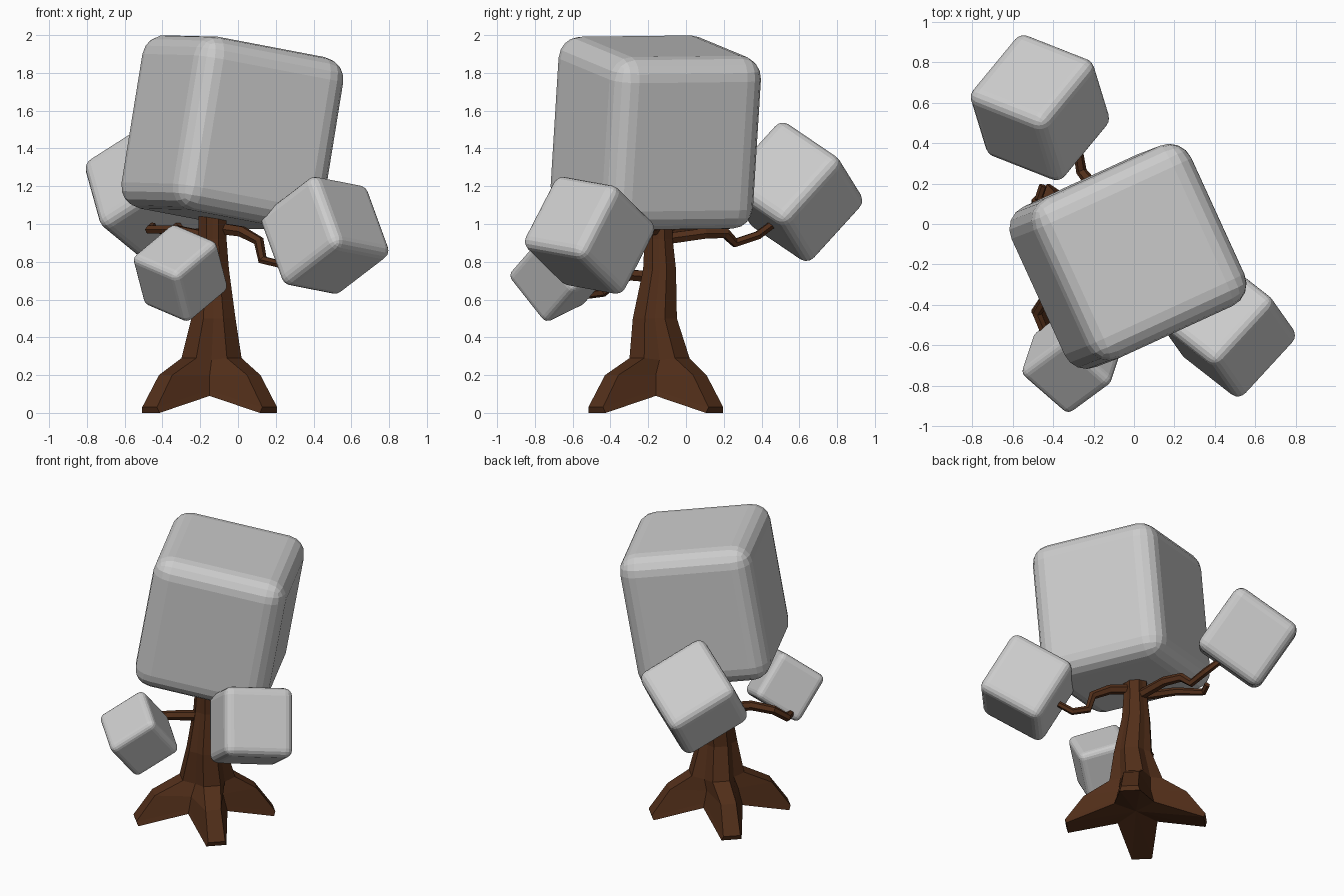
import bpy, bmesh, math
from mathutils import Vector, Matrix

if "Cube" in bpy.data.objects:
    bpy.data.objects.remove(bpy.data.objects["Cube"])

bark = bpy.data.materials.new("bark")
bark.diffuse_color = (0.085, 0.028, 0.01, 1)
bark.use_nodes = True
bark.node_tree.nodes["Principled BSDF"].inputs["Base Color"].default_value = bark.diffuse_color


def add_object(name, bm, mat=None):
    bmesh.ops.recalc_face_normals(bm, faces=bm.faces[:])
    me = bpy.data.meshes.new(name)
    bm.to_mesh(me)
    bm.free()
    if mat:
        me.materials.append(mat)
    ob = bpy.data.objects.new(name, me)
    bpy.context.collection.objects.link(ob)
    return ob


def leaf_block(name, centre, size, radius, a, b):
    """Rounded box whose first two local axes point along a and b."""
    a = Vector(a).normalized()
    c = a.cross(Vector(b)).normalized()
    b = c.cross(a)
    rot = Matrix((a, b, c)).transposed().to_4x4()
    bm = bmesh.new()
    bmesh.ops.create_cube(bm, size=1)
    bmesh.ops.scale(bm, vec=size, verts=bm.verts[:])
    bmesh.ops.bevel(bm, geom=bm.edges[:], offset=radius, segments=4,
                    profile=0.5, affect='EDGES')
    bm.transform(Matrix.Translation(centre) @ rot)
    return add_object(name, bm)


# Foliage blocks
leaf_block("crown_foliage", (-0.03, -0.16, 1.483), (0.87, 0.93, 0.87), 0.12,
           (0.893, 0.41, -0.17), (0.157, 0.06, 0.985))
leaf_block("right_foliage", (0.46, -0.51, 0.94), (0.45,) * 3, 0.055,
           (-0.12, 0.17, 0.33), (0.24, 0.307, 0))
leaf_block("front_foliage", (-0.305, -0.665, 0.74), (0.34,) * 3, 0.04,
           (-0.21, 0.183, 0.09), (0.18, 0.156, 0.17))
leaf_block("back_foliage", (-0.465, 0.575, 1.17), (0.48,) * 3, 0.06,
           (-0.33, 0.13, -0.21), (0.21, 0.29, -0.205))

# Trunk with four diagonal roots: x, y, root z, valley z, root radius, root half width, valley radius
rings = [
    (-0.15, -0.16, 0.00, 0.09, 0.44, 0.065, 0.18),
    (-0.15, -0.16, 0.03, 0.12, 0.45, 0.055, 0.17),
    (-0.15, -0.16, 0.20, 0.20, 0.33, 0.050, 0.145),
    (-0.14, -0.14, 0.29, 0.28, 0.17, 0.055, 0.135),
    (-0.13, -0.165, 0.50, 0.50, 0.12, 0.045, 0.11),
    (-0.135, -0.14, 0.76, 0.76, 0.088, 0.035, 0.085),
    (-0.135, -0.145, 0.92, 0.92, 0.075, 0.03, 0.072),
    (-0.135, -0.15, 1.04, 1.04, 0.075, 0.03, 0.07),
]
bm = bmesh.new()
loops = []
for x, y, zr, zv, rr, hw, rv in rings:
    loop = []
    for k in range(4):
        ang = math.radians(45 + 90 * k)
        out = Vector((math.cos(ang), math.sin(ang), 0))
        side = Vector((-out.y, out.x, 0))
        val = (out + side).normalized()
        for p, z in ((out * rr - side * hw, zr), (out * rr + side * hw, zr), (val * rv, zv)):
            loop.append(bm.verts.new((x + p.x, y + p.y, z)))
    loops.append(loop)
n = len(loops[0])
for lo, hi in zip(loops, loops[1:]):
    for i in range(n):
        j = (i + 1) % n
        bm.faces.new((lo[i], lo[j], hi[j], hi[i]))
bm.faces.new(loops[-1])
under = bm.verts.new((-0.15, -0.16, 0.1))
for i in range(n):
    bm.faces.new((under, loops[0][(i + 1) % n], loops[0][i]))
add_object("trunk", bm, bark)


# Kinked branches, tapering towards the foliage
def branch(name, pts, r0, r1):
    cu = bpy.data.curves.new(name, 'CURVE')
    cu.dimensions = '3D'
    cu.bevel_depth = 1
    cu.bevel_resolution = 1
    cu.use_fill_caps = True
    sp = cu.splines.new('POLY')
    sp.points.add(len(pts) - 1)
    for i, p in enumerate(pts):
        sp.points[i].co = (*p, 1)
        sp.points[i].radius = r0 + (r1 - r0) * i / (len(pts) - 1)
    cu.materials.append(bark)
    ob = bpy.data.objects.new(name, cu)
    bpy.context.collection.objects.link(ob)
    bpy.ops.object.select_all(action='DESELECT')
    ob.select_set(True)
    bpy.context.view_layer.objects.active = ob
    bpy.ops.object.convert(target='MESH')
    bpy.ops.object.shade_flat()


branch("right_branch", [(-0.12, -0.14, 0.98), (0.02, -0.22, 0.96), (0.11, -0.28, 0.91),
                        (0.13, -0.30, 0.81), (0.21, -0.36, 0.79), (0.30, -0.42, 0.85)], 0.034, 0.02)
branch("back_branch", [(-0.13, -0.12, 0.92), (-0.17, 0.10, 0.95), (-0.22, 0.21, 0.95),
                       (-0.26, 0.26, 0.90), (-0.28, 0.38, 0.94), (-0.33, 0.46, 1.0)], 0.034, 0.022)
branch("front_branch", [(-0.15, -0.17, 0.72), (-0.30, -0.30, 0.73), (-0.43, -0.36, 0.71),
                        (-0.48, -0.44, 0.64), (-0.44, -0.54, 0.625), (-0.38, -0.62, 0.66)], 0.034, 0.022)
branch("left_twig", [(-0.15, -0.12, 0.93), (-0.33, 0.02, 0.97), (-0.47, 0.13, 0.97),
                     (-0.45, 0.19, 0.99)], 0.03, 0.02)
